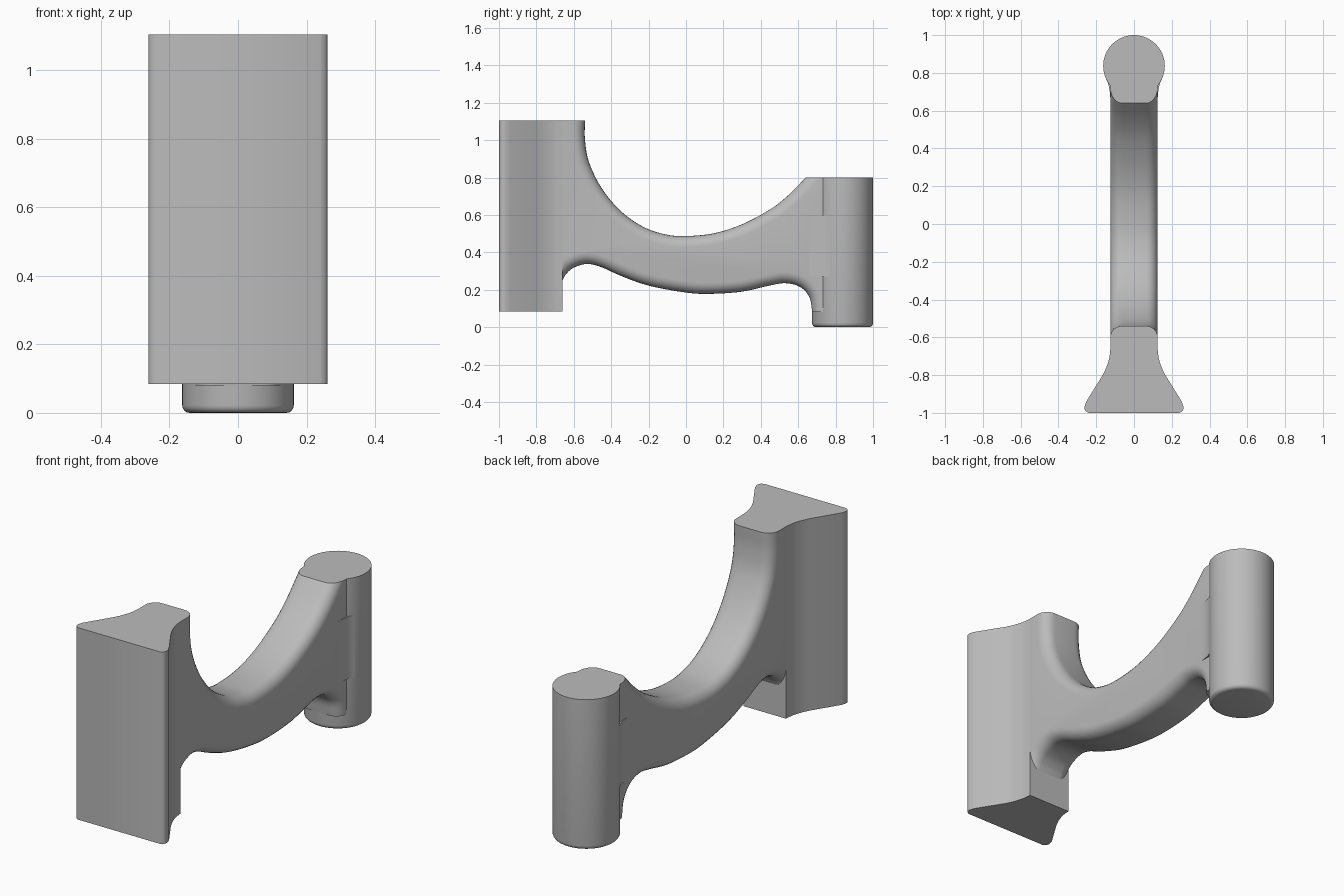
import bpy, bmesh, math
from mathutils import Vector

cube = bpy.data.objects.get("Cube")
if cube:
    bpy.data.objects.remove(cube, do_unlink=True)

grey = bpy.data.materials.new("light grey")
grey.use_nodes = True
grey.diffuse_color = (0.5, 0.5, 0.5, 1)
grey.node_tree.nodes["Principled BSDF"].inputs["Base Color"].default_value = (0.5, 0.5, 0.5, 1)


def spline(pts, steps=5):
    """Smooth curve through the points."""
    p = [Vector(q) for q in pts]
    p = [2 * p[0] - p[1]] + p + [2 * p[-1] - p[-2]]
    out = []
    for a, b, c, d in zip(p, p[1:], p[2:], p[3:]):
        for i in range(steps):
            t = i / steps
            out.append(0.5 * (2 * b + (c - a) * t + (2 * a - 5 * b + 4 * c - d) * t * t
                              + (3 * b - a - 3 * c + d) * t ** 3))
    return out + [p[-2]]


def prism(bm, points, direction):
    """Extrude a closed outline along a direction."""
    face = bm.faces.new([bm.verts.new(p) for p in points])
    grown = bmesh.ops.extrude_face_region(bm, geom=[face])["geom"]
    bmesh.ops.translate(bm, vec=direction,
                        verts=[v for v in grown if isinstance(v, bmesh.types.BMVert)])
    bmesh.ops.recalc_face_normals(bm, faces=bm.faces)


def finish(name, bm):
    mesh = bpy.data.meshes.new(name)
    bm.to_mesh(mesh)
    bm.free()
    mesh.materials.append(grey)
    obj = bpy.data.objects.new(name, mesh)
    bpy.context.collection.objects.link(obj)
    bpy.ops.object.select_all(action="DESELECT")
    obj.select_set(True)
    bpy.context.view_layer.objects.active = obj
    bpy.ops.object.shade_smooth_by_angle(angle=math.radians(30))
    return obj


def mirrored_outline(half):
    return list(half) + [Vector((-p[0], p[1])) for p in reversed(half)]


ARM_HALF = 0.125
JOIN_Y = -0.66

# Mounting block: flared profile with rounded front corners
corner = spline([(0.24, -1), (0.257, -0.989), (0.262, -0.97), (0.254, -0.942)], 3)
flank = spline([(0.166, -0.8), (0.147, -0.76), (0.131, -0.71), (ARM_HALF, JOIN_Y)], 4)
bm = bmesh.new()
prism(bm, [(p[0], p[1], 0.085) for p in mirrored_outline(corner + flank)], (0, 0, 1.02))
finish("mounting_block", bm)

# Arm: side profile with rounded upper and lower rims
upper = spline([(-0.54, 1.105), (-0.54, 1.0), (-0.518, 0.88), (-0.45, 0.742), (-0.35, 0.622),
                (-0.23, 0.537), (-0.11, 0.496), (0, 0.487), (0.15, 0.502), (0.3, 0.55),
                (0.45, 0.63), (0.55, 0.708), (0.64, 0.8)])
lower = spline([(0.675, 0.08), (0.66, 0.16), (0.61, 0.215), (0.53, 0.235), (0.44, 0.221),
                (0.3, 0.19), (0.13, 0.178), (0, 0.185), (-0.2, 0.222), (-0.35, 0.275),
                (-0.45, 0.32), (-0.53, 0.338), (-0.6, 0.318), (-0.64, 0.285), (JOIN_Y, 0.25)])
outline = upper + [Vector((0.8, 0.8)), Vector((0.8, 0.08))] + lower + [Vector((JOIN_Y, 1.105))]
bm = bmesh.new()
prism(bm, [(-ARM_HALF, p[0], p[1]) for p in outline], (2 * ARM_HALF, 0, 0))
curve_keys = [{(round(p[0], 4), round(p[1], 4)) for p in c} for c in (upper, lower)]


def is_rim(edge):
    a, b = edge.verts
    keys = [(round(v.co.y, 4), round(v.co.z, 4)) for v in (a, b)]
    return abs(a.co.x - b.co.x) < 0.001 and any(all(k in c for k in keys) for c in curve_keys)


bmesh.ops.bevel(bm, geom=[e for e in bm.edges if is_rim(e)], offset=0.06, segments=6,
                profile=0.5, affect="EDGES", clamp_overlap=False)
finish("curved_arm", bm)

# Round post with a softened bottom rim
RADIUS, POST_Y = 0.163, 0.837
bm = bmesh.new()
bmesh.ops.create_cone(bm, cap_ends=True, segments=64, radius1=RADIUS, radius2=RADIUS, depth=0.8)
bmesh.ops.translate(bm, verts=bm.verts, vec=(0, POST_Y, 0.4))
rim = [e for e in bm.edges if all(v.co.z < 0.01 for v in e.verts)]
bmesh.ops.bevel(bm, geom=rim, offset=0.022, segments=4, profile=0.5, affect="EDGES")
finish("round_post", bm)

# Fillet blending the arm sides into the post
blend = spline([(ARM_HALF, 0.66), (0.128, 0.7), (0.136, 0.74), (0.1486, 0.77)], 4)
bm = bmesh.new()
prism(bm, [(p[0], p[1], 0.27) for p in mirrored_outline(blend)], (0, 0, 0.33))
finish("post_fillet", bm)
